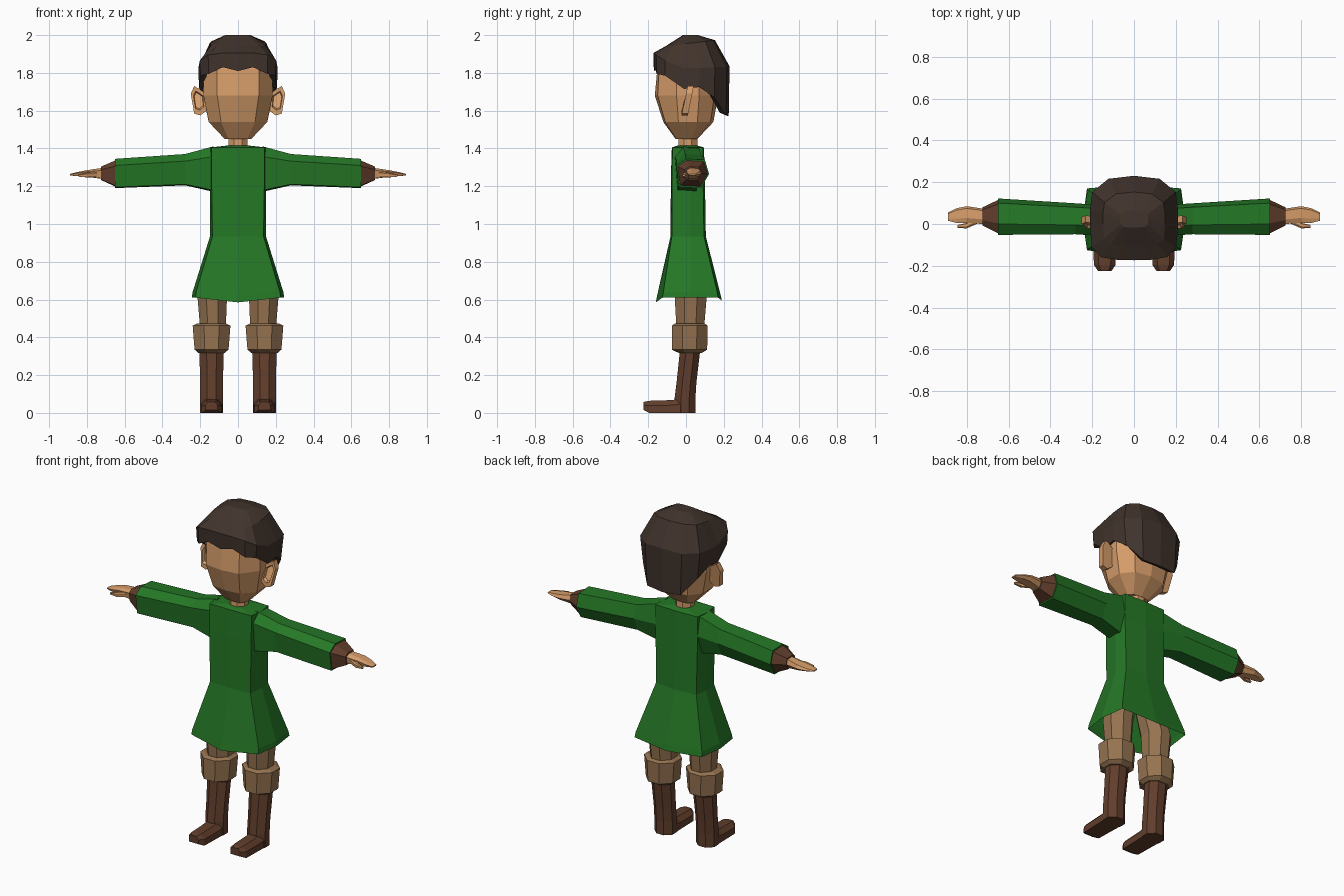
import bpy, bmesh
from mathutils import Vector


def material(name, rgb):
    m = bpy.data.materials.new(name)
    m.diffuse_color = (*rgb, 1)
    return m


GREEN = material("green cloth", (0.018, 0.185, 0.019))
SKIN = material("skin", (0.68, 0.34, 0.145))
HAIR = material("dark brown hair", (0.052, 0.033, 0.025))
LEATHER = material("brown leather", (0.120, 0.048, 0.025))
TROUSER = material("tan trousers", (0.30, 0.170, 0.080))


def loft(name, rings, mat, cap_start=True, cap_end=True):
    """Skin a list of equal-length closed rings with flat faces."""
    bm = bmesh.new()
    vs = [[bm.verts.new(p) for p in r] for r in rings]
    n = len(vs[0])
    for a, b in zip(vs, vs[1:]):
        for i in range(n):
            j = (i + 1) % n
            bm.faces.new((a[i], a[j], b[j], b[i]))
    if cap_start:
        bm.faces.new(vs[0][::-1])
    if cap_end:
        bm.faces.new(vs[-1])
    bmesh.ops.recalc_face_normals(bm, faces=bm.faces)
    me = bpy.data.meshes.new(name)
    bm.to_mesh(me)
    bm.free()
    me.materials.append(mat)
    ob = bpy.data.objects.new(name, me)
    bpy.context.collection.objects.link(ob)
    return ob


def whole(half):
    """Complete a half ring (front centre to back centre) across x = 0."""
    return half + [(-x, y, z) for x, y, z in half[-2:0:-1]]


def level(half, z):
    return whole([(x, y, z) for x, y in half])


def octagon(x0, x1, y0, y1, z, c=0.3):
    """Chamfered rectangle at height z."""
    dx, dy = (x1 - x0) * c, (y1 - y0) * c
    return [(x0 + dx, y0, z), (x1 - dx, y0, z), (x1, y0 + dy, z), (x1, y1 - dy, z),
            (x1 - dx, y1, z), (x0 + dx, y1, z), (x0, y1 - dy, z), (x0, y0 + dy, z)]


def flip(rings, s):
    return [[(x * s, y, z) for x, y, z in r] for r in rings]


# Tunic: open flared skirt, straight body, shoulders closing on the neck
hem = [(0, -0.16, 0.585), (0.225, -0.125, 0.61), (0.245, 0.02, 0.61),
       (0.225, 0.17, 0.61), (0, 0.19, 0.595)]
hem_top = [(0, -0.152, 0.625), (0.222, -0.12, 0.64), (0.24, 0.02, 0.64),
           (0.222, 0.165, 0.64), (0, 0.182, 0.63)]
loft("tunic", [
    whole(hem), whole(hem_top),
    level([(0, -0.082), (0.135, -0.075), (0.148, 0.02), (0.135, 0.095), (0, 0.105)], 0.935),
    level([(0, -0.08), (0.14, -0.074), (0.15, 0.02), (0.14, 0.09), (0, 0.10)], 1.25),
    level([(0, -0.075), (0.14, -0.072), (0.15, 0.01), (0.14, 0.09), (0, 0.095)], 1.405),
    level([(0, -0.045), (0.05, -0.04), (0.06, 0.01), (0.05, 0.055), (0, 0.06)], 1.415),
], GREEN, cap_start=False)

# Neck and faceted head
loft("neck", [octagon(-0.05, 0.05, -0.04, 0.06, z) for z in (1.39, 1.48)], SKIN)
loft("head", [
    level([(0, -0.055), (0.05, -0.05), (0.07, -0.02), (0.07, 0.03), (0.05, 0.055), (0, 0.06)], 1.45),
    level([(0, -0.12), (0.09, -0.11), (0.155, -0.04), (0.155, 0.06), (0.1, 0.13), (0, 0.145)], 1.54),
    level([(0, -0.165), (0.11, -0.15), (0.183, -0.05), (0.185, 0.07), (0.12, 0.15), (0, 0.17)], 1.68),
    level([(0, -0.152), (0.11, -0.142), (0.183, -0.05), (0.185, 0.07), (0.12, 0.15), (0, 0.17)], 1.82),
    level([(0, -0.10), (0.07, -0.09), (0.12, -0.03), (0.12, 0.05), (0.08, 0.1), (0, 0.12)], 1.92),
], SKIN)

# Hair cap: jagged fringe, long at the nape
plan = [(0, -0.17), (0.08, -0.168), (0.155, -0.155), (0.198, -0.11), (0.206, -0.01),
        (0.206, 0.07), (0.196, 0.15), (0.12, 0.212), (0, 0.226)]
fringe = [1.81, 1.83, 1.795, 1.785, 1.715, 1.725, 1.67, 1.575, 1.57]
crown = [1.905, 1.905, 1.895, 1.865, 1.825, 1.825, 1.83, 1.83, 1.835]
edge = [(x * (0.93 if y > 0.1 else 1), y, z) for (x, y), z in zip(plan, fringe)]
inner = [(x * 0.84, y * 0.84, z + 0.015) for x, y, z in edge]
top = [(x * 1.02, y * 1.02, z) for (x, y), z in zip(plan, crown)]
upper = [(x * 0.72, 0.012 + (y - 0.012) * 0.66, 1.955 + 0.08 * y) for x, y in plan]
peak = [(x * 0.33, 0.022 + (y - 0.022) * 0.2, 2.0) for x, y in plan]
loft("hair", [whole(r) for r in (inner, edge, top, upper, peak)], HAIR, cap_start=False)

# Ear outline and its inner hollow, as (x, z)
EAR = [(0.165, 1.60), (0.20, 1.575), (0.232, 1.585), (0.25, 1.69),
       (0.232, 1.73), (0.205, 1.715), (0.17, 1.69)]
# Sleeve, wrist and hand cross-sections, as (y, z)
CUFF = [(-0.052, 1.31), (0.0, 1.345), (0.10, 1.34), (0.122, 1.265), (0.08, 1.19), (-0.035, 1.195)]


def section(x, cy, cz, sy, sz):
    """Sleeve-shaped section scaled about its own centre."""
    return [(x, cy + (y - 0.035) * sy, cz + (z - 1.267) * sz) for y, z in CUFF]


for s, side in ((1, "left"), (-1, "right")):
    # Ear: tilted plate with a hollow in its front
    def ear_ring(dy, k):
        return [(0.21 + (x - 0.21) * k, dy + (z - 1.65) * 0.2, 1.655 + (z - 1.655) * k)
                for x, z in EAR]
    loft(side + "_ear", flip([ear_ring(0.025, 1), ear_ring(-0.008, 1),
                              ear_ring(-0.008, 0.65), ear_ring(0.008, 0.55)], s), SKIN)

    # Sleeve widening into the shoulder
    loft(side + "_sleeve", flip([
        section(0.13, 0.015, 1.29, 0.85, 1.55),
        section(0.28, 0.025, 1.287, 0.85, 1.07),
        section(0.65, 0.035, 1.267, 1.0, 1.0),
    ], s), GREEN)
    # Leather wrist
    loft(side + "_wrist", flip([
        section(0.648, 0.035, 1.267, 0.93, 0.9),
        section(0.725, 0.036, 1.268, 0.5, 0.46),
    ], s), LEATHER)
    # Flat hand and thumb
    loft(side + "_hand", flip([
        section(0.715, 0.036, 1.268, 0.42, 0.38),
        section(0.80, 0.045, 1.267, 0.46, 0.23),
        section(0.85, 0.04, 1.264, 0.40, 0.14),
        section(0.89, 0.035, 1.261, 0.22, 0.05),
    ], s), SKIN)
    loft(side + "_thumb", flip([
        section(0.74, 0.018, 1.264, 0.14, 0.18),
        section(0.80, -0.008, 1.259, 0.15, 0.16),
        section(0.845, -0.012, 1.256, 0.08, 0.07),
    ], s), SKIN)

    # Trouser leg and rolled knee cuff
    loft(side + "_trouser_leg", flip([
        octagon(0.065, 0.20, -0.05, 0.095, 0.44),
        octagon(0.058, 0.215, -0.06, 0.11, 0.62),
        octagon(0.015, 0.16, -0.06, 0.09, 0.80),
    ], s), TROUSER)
    loft(side + "_knee_cuff", flip([
        octagon(0.07, 0.21, -0.04, 0.085, 0.318),
        octagon(0.05, 0.23, -0.075, 0.112, 0.335),
        octagon(0.04, 0.24, -0.075, 0.115, 0.462),
        octagon(0.06, 0.22, -0.06, 0.10, 0.472),
    ], s), TROUSER)

    # Boot shaft and foot
    loft(side + "_boot_shaft", flip([
        octagon(0.08, 0.20, -0.06, 0.05, 0.0),
        octagon(0.08, 0.20, -0.06, 0.05, 0.08),
        octagon(0.08, 0.20, -0.05, 0.055, 0.16),
        octagon(0.075, 0.205, -0.032, 0.075, 0.33),
    ], s), LEATHER)

    def foot_ring(y, w, z0, z1):
        return [(0.14 - w, y, z0), (0.14 + w, y, z0), (0.14 + w, y, z0 + (z1 - z0) * 0.6),
                (0.14 + w * 0.55, y, z1), (0.14 - w * 0.55, y, z1),
                (0.14 - w, y, z0 + (z1 - z0) * 0.6)]
    loft(side + "_boot_foot", flip([
        foot_ring(0.0, 0.058, 0.0, 0.085),
        foot_ring(-0.07, 0.055, 0.0, 0.068),
        foot_ring(-0.195, 0.052, 0.0, 0.064),
        foot_ring(-0.225, 0.032, 0.015, 0.058),
    ], s), LEATHER)
